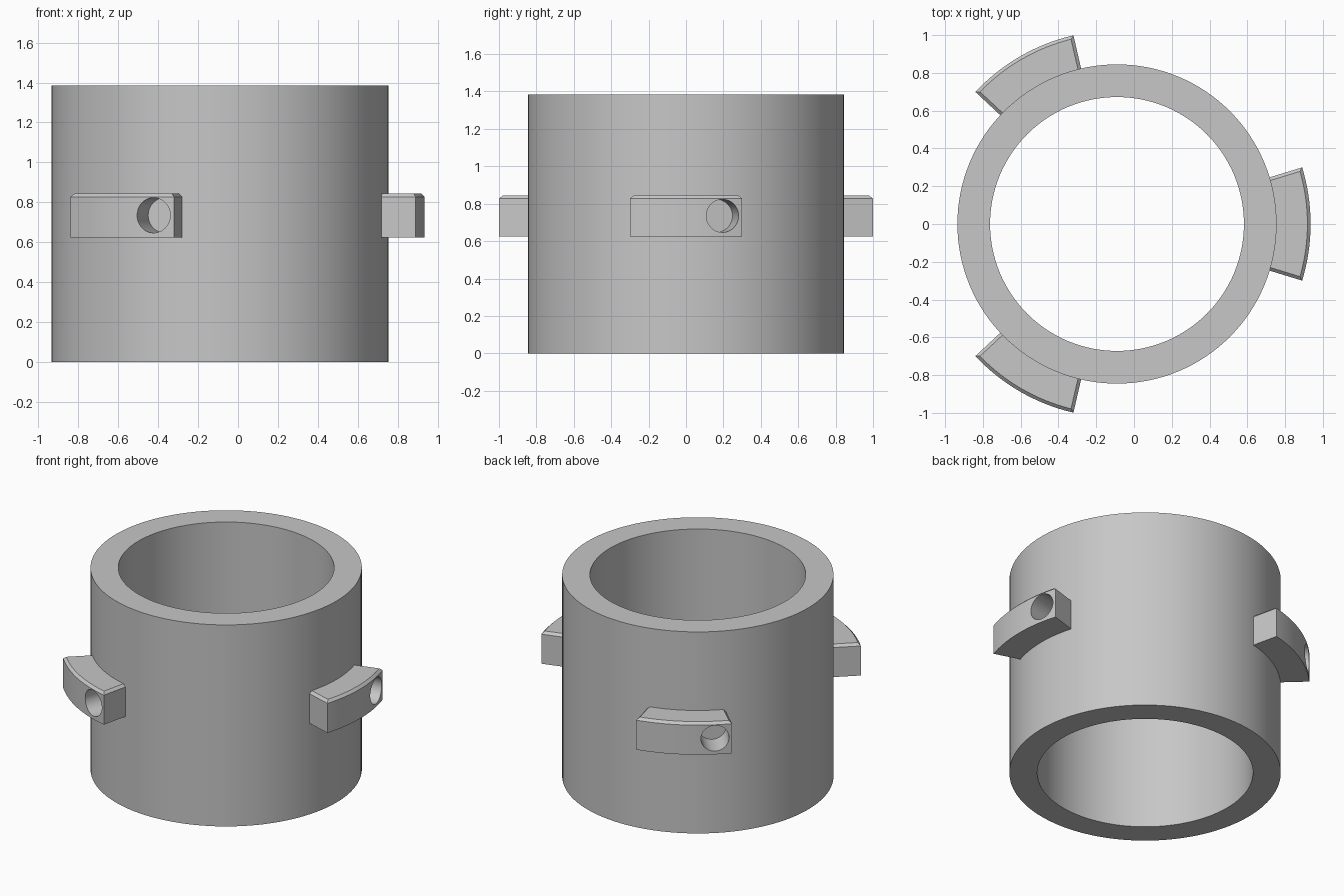
import bpy, bmesh, math
from mathutils import Matrix

if "Cube" in bpy.data.objects:
    bpy.data.objects.remove(bpy.data.objects["Cube"], do_unlink=True)

CENTRE_X = -0.09
OUTER, INNER, HEIGHT = 0.845, 0.672, 1.385
TAB_R, TAB_LOW, TAB_TOP, CHAMFER = 1.025, 0.625, 0.845, 0.017
HALF = math.radians(17)
HOLE_ANGLE = math.radians(11)

grey = bpy.data.materials.new("plain_grey")
grey.use_nodes = True
colour = (0.57, 0.57, 0.57, 1)
grey.diffuse_color = colour
grey.node_tree.nodes["Principled BSDF"].inputs["Base Color"].default_value = colour


def finish(name, bm):
    bmesh.ops.recalc_face_normals(bm, faces=bm.faces)
    mesh = bpy.data.meshes.new(name)
    bm.to_mesh(mesh)
    bm.free()
    mesh.materials.append(grey)
    obj = bpy.data.objects.new(name, mesh)
    bpy.context.collection.objects.link(obj)
    obj.location.x = CENTRE_X
    return obj


def bridge(bm, a, b):
    for i in range(len(a)):
        j = (i + 1) % len(a)
        bm.faces.new((a[i], a[j], b[j], b[i]))


def smooth(obj):
    bpy.ops.object.select_all(action="DESELECT")
    obj.select_set(True)
    bpy.context.view_layer.objects.active = obj
    bpy.ops.object.shade_smooth_by_angle(angle=math.radians(20))


def arc(bm, radius, start, end, z, steps):
    angles = [start + (end - start) * i / steps for i in range(steps + 1)]
    return [bm.verts.new((radius * math.cos(a), radius * math.sin(a), z)) for a in angles]


# Hollow tube: four rings joined in a closed profile
bm = bmesh.new()
profile = [(OUTER, 0), (OUTER, HEIGHT), (INNER, HEIGHT), (INNER, 0)]
N = 128
rings = [arc(bm, r, 0, math.tau * (N - 1) / N, z, N - 1) for r, z in profile]
for k in range(4):
    bridge(bm, rings[k], rings[(k + 1) % 4])
smooth(finish("tube_body", bm))


# Curved lug, chamfered along the top of its outer face and ends
def make_lug(name, turn):
    bm = bmesh.new()
    loops = []
    for z, inset in ((TAB_LOW, 0), (TAB_TOP - CHAMFER, 0), (TAB_TOP, CHAMFER)):
        loops.append([])
        for radius, sign in ((TAB_R - inset, 1), (OUTER - 0.03, -1)):
            half = HALF - inset / radius
            loops[-1] += arc(bm, radius, -sign * half, sign * half, z, 16)
    bridge(bm, loops[0], loops[1])
    bridge(bm, loops[1], loops[2])
    bm.faces.new(loops[0])
    bm.faces.new(loops[2])
    lug = finish(name, bm)

    # Round blind hole pointing at the tube axis
    bm = bmesh.new()
    place = (Matrix.Rotation(HOLE_ANGLE, 4, "Z")
             @ Matrix.Translation((OUTER + 0.155, 0, 0.735))
             @ Matrix.Rotation(math.pi / 2, 4, "Y"))
    bmesh.ops.create_cone(bm, cap_ends=True, segments=48, radius1=0.088,
                          radius2=0.088, depth=0.3, matrix=place)
    cutter = finish(name + "_hole_cutter", bm)
    cutter.hide_render = True
    cut = lug.modifiers.new("hole", "BOOLEAN")
    cut.operation = "DIFFERENCE"
    cut.solver = "EXACT"
    cut.object = cutter
    bpy.context.view_layer.objects.active = lug
    bpy.ops.object.modifier_apply(modifier=cut.name)
    bpy.data.objects.remove(cutter, do_unlink=True)
    lug.rotation_euler.z = turn
    smooth(lug)


for i, name in enumerate(("left_lug", "back_lug", "front_lug")):
    make_lug(name, i * math.tau / 3)
